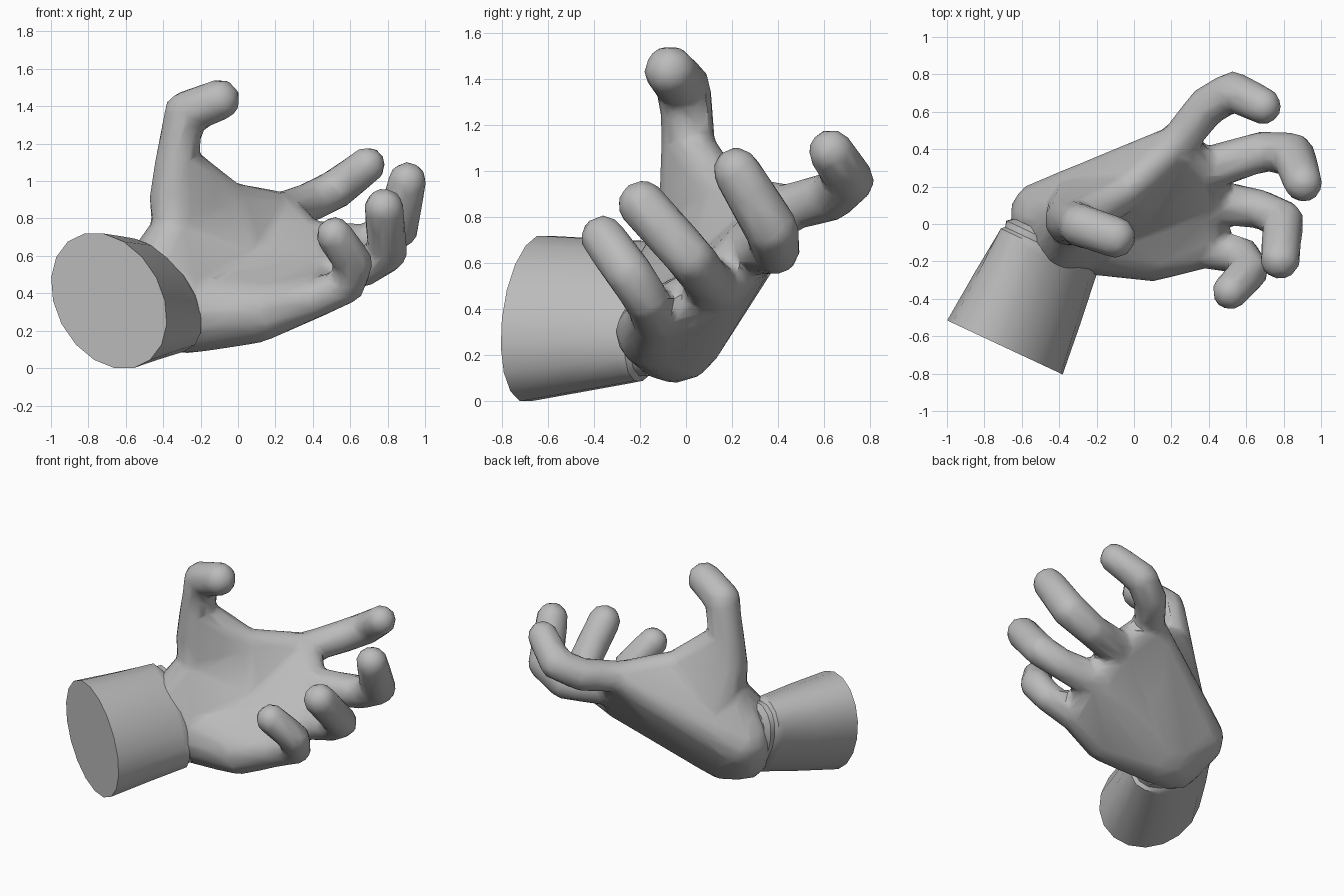
import bpy, bmesh, math
from mathutils import Vector

old = bpy.data.objects.get("Cube")
if old:
    bpy.data.objects.remove(old)

grey = bpy.data.materials.new("plain grey")
grey.use_nodes = True
grey.diffuse_color = (0.5, 0.5, 0.5, 1)
grey.node_tree.nodes["Principled BSDF"].inputs["Base Color"].default_value = (0.5, 0.5, 0.5, 1)

# Unit directions shared by all rounded hull pieces
ball = bmesh.new()
bmesh.ops.create_icosphere(ball, subdivisions=2, radius=1)
DIRS = [v.co.copy() for v in ball.verts]
ball.free()


def hull(bm, *spheres):
    """Add the convex hull of several (x, y, z, radius) spheres."""
    verts = [bm.verts.new(Vector(s[:3]) + d * s[3]) for s in spheres for d in DIRS]
    out = bmesh.ops.convex_hull(bm, input=verts)
    loose = {g for g in out["geom_interior"] + out["geom_unused"]
             if isinstance(g, bmesh.types.BMVert)}
    bmesh.ops.delete(bm, geom=list(loose), context="VERTS")


def finish(ob, angle):
    ob.data.materials.clear()
    ob.data.materials.append(grey)
    bpy.ops.object.select_all(action="DESELECT")
    ob.select_set(True)
    bpy.context.view_layer.objects.active = ob
    bpy.ops.object.shade_smooth_by_angle(angle=math.radians(angle))


def add_object(name, bm):
    mesh = bpy.data.meshes.new(name)
    bm.to_mesh(mesh)
    bm.free()
    ob = bpy.data.objects.new(name, mesh)
    bpy.context.collection.objects.link(ob)
    return ob


# Palm landmarks
wrist_top = (-0.42, -0.08, 0.51, 0.18)
wrist_back = (-0.475, 0.045, 0.43, 0.195)
wrist_under = (-0.39, -0.07, 0.29, 0.2)
wrist_low = (-0.26, -0.05, 0.295, 0.22)
back_middle = (-0.3, 0.13, 0.58, 0.15)
palm_middle = (0.05, 0.12, 0.55, 0.12)
heel = (0.1, -0.14, 0.3, 0.17)
thumb_mound = (-0.33, 0.01, 0.74, 0.13)
thumb_base = (-0.34, 0.02, 0.92, 0.14)
thumb_joint = (-0.33, 0.01, 1.1, 0.12)
web = (-0.05, 0.17, 0.9, 0.1)
knuckle_index = (0.23, 0.43, 0.84, 0.105)
knuckle_middle = (0.36, 0.285, 0.67, 0.125)
knuckle_ring = (0.42, 0.12, 0.49, 0.125)
knuckle_little = (0.38, -0.13, 0.36, 0.11)

bm = bmesh.new()
hull(bm, wrist_back, wrist_low, knuckle_index, knuckle_middle)
hull(bm, wrist_back, wrist_low, knuckle_middle, knuckle_ring)
hull(bm, wrist_low, heel, knuckle_ring, knuckle_little)
hull(bm, wrist_top, wrist_back, wrist_under, wrist_low)
hull(bm, wrist_top, wrist_back, back_middle, thumb_mound)
hull(bm, back_middle, thumb_mound, thumb_base, web)
hull(bm, back_middle, web, knuckle_index)
hull(bm, thumb_base, thumb_joint, web)
# Fleshy slopes that cup the palm
hull(bm, thumb_mound, web, knuckle_index, palm_middle)
hull(bm, thumb_mound, wrist_top, wrist_low, palm_middle)

# Thumb and fingers, each a chain of joints
digits = [
    [thumb_joint, (-0.305, 0.005, 1.25, 0.115), (-0.28, -0.01, 1.365, 0.12), (-0.1, -0.07, 1.435, 0.115)],
    [knuckle_index, (0.39, 0.63, 0.89, 0.11), (0.53, 0.71, 0.96, 0.11), (0.69, 0.63, 1.085, 0.102)],
    [knuckle_middle, (0.69, 0.39, 0.66, 0.11), (0.85, 0.37, 0.75, 0.12), (0.905, 0.22, 1.0, 0.107)],
    [knuckle_ring, (0.68, 0.08, 0.54, 0.105), (0.8, 0.02, 0.62, 0.11), (0.78, -0.19, 0.855, 0.11)],
    [knuckle_little, (0.58, -0.17, 0.44, 0.1), (0.62, -0.25, 0.56, 0.105), (0.515, -0.36, 0.71, 0.102)],
]
for joints in digits:
    for a, b in zip(joints, joints[1:]):
        hull(bm, a, b)

# Fuse the pieces into one skin, then reduce it to broad facets
hand = add_object("hand", bm)
remesh = hand.modifiers.new("fuse", "REMESH")
remesh.mode = "VOXEL"
remesh.voxel_size = 0.018
soften = hand.modifiers.new("soften", "SMOOTH")
soften.factor = 0.5
soften.iterations = 12
facets = hand.modifiers.new("facets", "DECIMATE")
facets.ratio = 0.04
skin = bpy.data.meshes.new_from_object(hand.evaluated_get(bpy.context.evaluated_depsgraph_get()))
hand.modifiers.clear()
hand.data = skin
finish(hand, 40)

# Forearm: lofted leaning rings with a rolled lip and creases at the wrist
start, end = Vector((-0.69, -0.66, 0.36)), Vector((-0.455, -0.145, 0.39))
side = Vector((0.31, -0.145, 0)).normalized()
# Each ring: distance along the arm, half width, half height, sideways lean
rings = [(0, 0.33, 0.365, 0.09), (0.5, 0.295, 0.335, 0.11), (0.93, 0.255, 0.31, 0.14),
         (1, 0.25, 0.305, 0.145), (1.03, 0.235, 0.285, 0.135), (1.09, 0.245, 0.285, 0.13),
         (1.14, 0.215, 0.255, 0.11)]
SIDES = 18
bm = bmesh.new()
loops = []
for t, wide, tall, lean in rings:
    c = start.lerp(end, t)
    loops.append([bm.verts.new(c + side * (wide * math.cos(a) - lean * math.sin(a))
                               + Vector((0, 0, tall * math.sin(a))))
                  for a in (2 * math.pi * i / SIDES for i in range(SIDES))])
for lo, hi in zip(loops, loops[1:]):
    for i in range(SIDES):
        j = (i + 1) % SIDES
        bm.faces.new((lo[i], lo[j], hi[j], hi[i]))
bm.faces.new(loops[0])
bm.faces.new(loops[-1])
bmesh.ops.recalc_face_normals(bm, faces=bm.faces)
finish(add_object("forearm", bm), 35)
